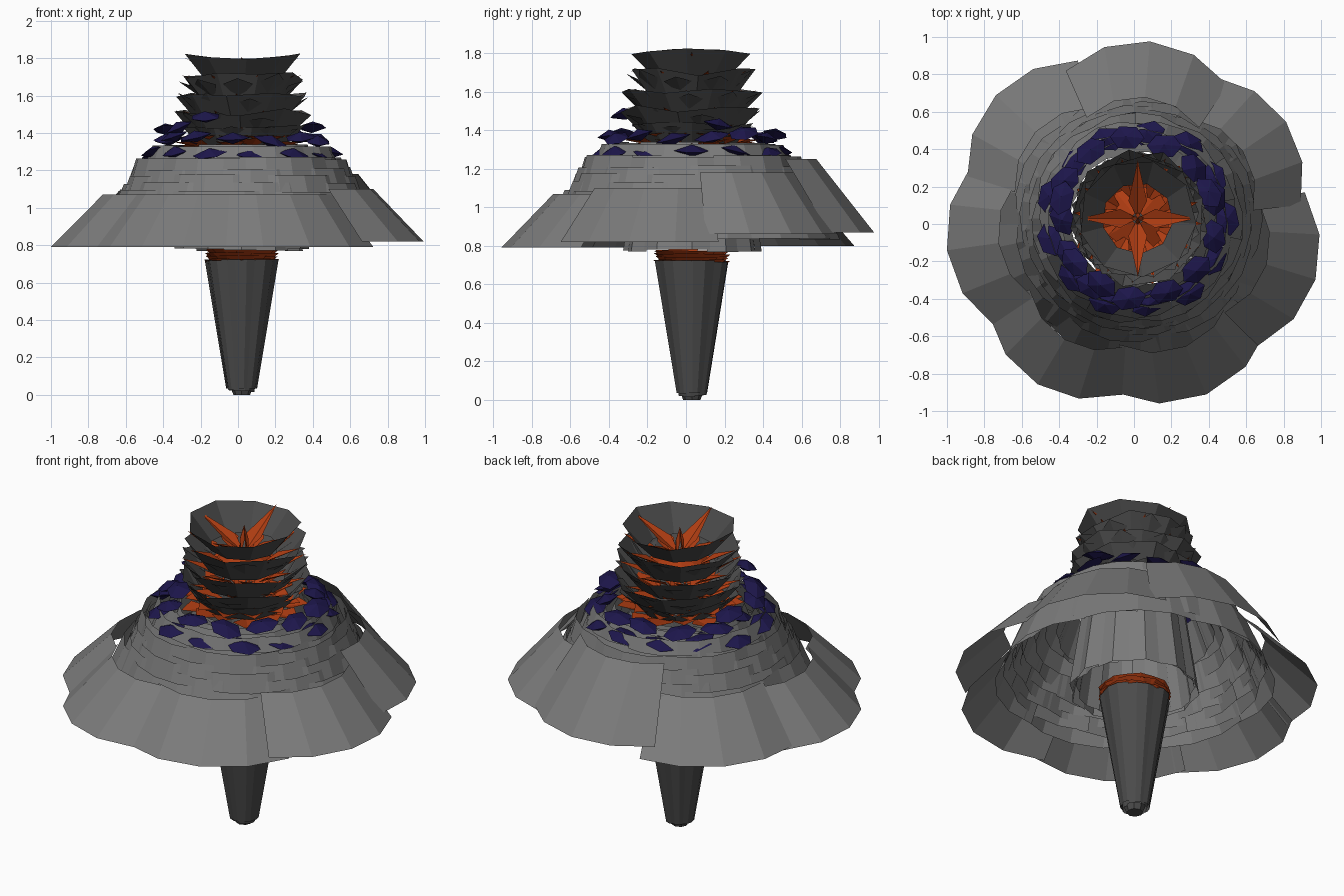
import bpy, bmesh, random
from math import sin, cos, pi, radians
from mathutils import Vector, Matrix

if "Cube" in bpy.data.objects:
    bpy.data.objects.remove(bpy.data.objects["Cube"])

random.seed(4)
CX, CY = 0.02, 0.03


def mat(name, col):
    m = bpy.data.materials.new(name)
    m.diffuse_color = (*col, 1)
    m.use_nodes = True
    m.node_tree.nodes["Principled BSDF"].inputs["Base Color"].default_value = m.diffuse_color
    return m


LIGHT = mat("light_grey", (0.2, 0.2, 0.2))
DARK = mat("dark_grey", (0.07, 0.07, 0.07))
ORANGE = mat("orange", (0.42, 0.045, 0.006))
BLUE = mat("blue", (0.012, 0.008, 0.07))


def finish(name, bm, m, centre=(CX, CY)):
    me = bpy.data.meshes.new(name)
    bm.to_mesh(me)
    bm.free()
    me.materials.append(m)
    ob = bpy.data.objects.new(name, me)
    ob.location = (*centre, 0)
    bpy.context.collection.objects.link(ob)
    return ob


def petal(bm, ang, span, r0, z0, r1, z1, segs=4, bulge=0.06):
    """Curved panel of a cone; the middle stands out further than the sides."""
    rows = []
    for i in range(segs + 1):
        t = 2 * i / segs - 1
        a = ang + t * span / 2
        k = 1 - bulge * t * t
        rows.append([bm.verts.new((r * k * cos(a), r * k * sin(a), z))
                     for r, z in ((r0, z0), (r1, z1))])
    for p, q in zip(rows, rows[1:]):
        bm.faces.new((p[0], q[0], q[1], p[1]))


def petal_ring(bm, n, r0, z0, r1, z1, turn=0, segs=4, bulge=0.05, jit=0.0, over=1.1):
    for i in range(n):
        dz = random.uniform(-jit, jit)
        dr = random.uniform(-jit, jit) * 0.5
        petal(bm, turn + 2 * pi * i / n, 2 * pi / n * over,
              r0 + dr, z0 + dz, r1 + dr, z1 + dz, segs, bulge)


def spike(bm, ang, r0, z0, r1, z1, w, mid=0.35):
    """Pointed leaf: folded diamond running from the axis side to a tip."""
    d, s = Vector((cos(ang), sin(ang), 0)), Vector((-sin(ang), cos(ang), 0))
    up = Vector((0, 0, 1))
    a, b = d * r0 + up * z0, d * r1 + up * z1
    c = a.lerp(b, mid)
    va, vb, vl, vr, vm = [bm.verts.new(v) for v in
                          (a, b, c + s * w + up * 0.02, c - s * w + up * 0.02, c)]
    for f in ((va, vl, vm), (vl, vb, vm), (vb, vr, vm), (vr, va, vm)):
        bm.faces.new(f)


# outer skirt: seven wide petals, the back ones riding higher
bm = bmesh.new()
for deg, span, z0, z1, r0, r1 in ((-17, 55, 0.82, 1.10, 1.015, 0.74), (-67, 60, 0.79, 1.07, 0.99, 0.71),
                                  (-121, 54, 0.79, 1.07, 1.0, 0.72), (-172, 56, 0.79, 1.07, 1.01, 0.73),
                                  (137, 56, 0.80, 1.09, 1.01, 0.72), (85, 58, 0.87, 1.25, 0.98, 0.68),
                                  (34, 55, 0.86, 1.18, 0.98, 0.70)):
    petal(bm, radians(deg), radians(span), r0, z0, r1, z1, bulge=0.085)
finish("skirt_petals", bm, LIGHT, (0, 0))

# nested shells inside the skirt, stepping up to the crown
bm = bmesh.new()
for i, (r0, z0, r1, z1) in enumerate(((0.78, 0.84, 0.67, 1.09), (0.73, 0.88, 0.63, 1.13),
                                      (0.70, 0.92, 0.61, 1.17), (0.68, 0.96, 0.59, 1.21),
                                      (0.65, 1.00, 0.57, 1.265), (0.62, 1.04, 0.53, 1.265),
                                      (0.57, 1.10, 0.48, 1.33), (0.50, 1.14, 0.42, 1.33),
                                      (0.44, 1.12, 0.36, 1.33))):
    petal_ring(bm, 7, r0, z0, r1, z1, i * 0.4, jit=0.008, bulge=0.05)
finish("dome_shells", bm, LIGHT)

# pleated inner sleeve around the top of the stem
bm = bmesh.new()
petal_ring(bm, 12, 0.36, 0.775, 0.28, 1.3, 0, 2, 0.06, 0.008)
petal_ring(bm, 9, 0.33, 0.785, 0.25, 1.3, 0.2, 3, 0.06, 0.008)
finish("inner_sleeve", bm, LIGHT)

# tapered stem of overlapping panels, with a small tip
bm = bmesh.new()
petal_ring(bm, 7, 0.082, 0.03, 0.198, 0.72, 0.2, 3, 0.06, 0.005)
petal_ring(bm, 7, 0.07, 0.02, 0.182, 0.72, 0.65, 3, 0.06, 0.005)
bmesh.ops.create_cone(bm, cap_ends=True, segments=8, radius1=0.045, radius2=0.06, depth=0.04,
                      matrix=Matrix.Translation((0, 0, 0.02)))
finish("stem", bm, DARK)

# orange collar between stem and sleeve
bm = bmesh.new()
for i in range(4):
    z = 0.705 + i * 0.017
    petal_ring(bm, 8, 0.175, z, 0.2, z + 0.02, i * 0.35, 2, 0.05, 0.006)
finish("stem_collar", bm, ORANGE)

# orange leaves lying in the open crown
bm = bmesh.new()
for i in range(14):
    spike(bm, 2 * pi * i / 14, 0.16, 1.31, 0.36, 1.33 + 0.02 * (i % 3), 0.08, 0.6)
for i in range(12):
    spike(bm, 2 * pi * (i + 0.5) / 12, 0.15, 1.35, 0.33, 1.38, 0.07, 0.6)
finish("crown_leaves", bm, ORANGE)

# blue faceted gems in rings around the crown
bm = bmesh.new()


def gem(ang, r, z):
    m = (Matrix.Rotation(ang, 4, 'Z') @ Matrix.Translation((r, 0, z)) @
         Matrix.Rotation(random.uniform(-0.3, 0.3), 4, 'X') @
         Matrix.Rotation(random.uniform(0.1, 0.4), 4, 'Y') @
         Matrix.Rotation(random.uniform(-0.4, 0.4), 4, 'Z') @
         Matrix.Diagonal((0.075, 0.095, 0.032, 1)))
    vs = [bm.verts.new(m @ Vector((cos(k * pi / 3 + pi / 6) * 0.9, sin(k * pi / 3 + pi / 6), 0)))
          for k in range(6)]
    tips = [bm.verts.new(m @ Vector((0, 0, s))) for s in (1, -1)]
    for k in range(6):
        for t in tips:
            bm.faces.new((vs[k], vs[(k + 1) % 6], t))


for n, r, z, turn in ((13, 0.465, 1.29, 0.0), (13, 0.42, 1.37, 0.25)):
    for i in range(n):
        gem(turn + 2 * pi * i / n, r + random.uniform(-0.02, 0.02), z + random.uniform(-0.015, 0.015))
for deg, r, z in ((20, 0.40, 1.43), (165, 0.42, 1.42), (241, 0.40, 1.485), (215, 0.41, 1.43)):
    gem(radians(deg), r, z)
bmesh.ops.recalc_face_normals(bm, faces=bm.faces)
finish("gems", bm, BLUE)

# stacked dark cups of the tower, each flaring upward with pointed corners
LEVELS = ((0.235, 1.33, 0.32, 1.42), (0.25, 1.38, 0.36, 1.51), (0.235, 1.46, 0.355, 1.60),
          (0.215, 1.56, 0.34, 1.70), (0.19, 1.67, 0.315, 1.81))
bm = bmesh.new()
for j, (r0, z0, r1, z1) in enumerate(LEVELS):
    n, top = 9, j == len(LEVELS) - 1
    lo, hi = [], []
    for i in range(n):
        a = 2 * pi * i / n + j * 0.5
        d = 0.015 * cos(2 * a) if top else random.uniform(-0.02, 0.025)
        e = 0 if top else random.uniform(-0.02, 0.02)
        lo.append(bm.verts.new((r0 * cos(a), r0 * sin(a), z0)))
        hi.append(bm.verts.new(((r1 + e) * cos(a), (r1 + e) * sin(a), z1 + d)))
    for i in range(n):
        k = (i + 1) % n
        bm.faces.new((lo[i], lo[k], hi[k], hi[i]))
    if not top:
        for i in range(n):  # loose pointed scales between the corners
            a = 2 * pi * (i + 0.5) / n + j * 0.5
            spike(bm, a, r0 * 0.95, z0 + 0.02, r1, z1 + random.uniform(-0.03, 0.02), 0.08, 0.55)
finish("tower_cups", bm, DARK)

# orange spikes lining each cup
bm = bmesh.new()
for j, (r0, z0, r1, z1) in enumerate(LEVELS[:-1]):
    for i in range(8):
        spike(bm, 2 * pi * i / 8 + j * 0.35, 0.10, z0 + 0.02, r1 - 0.01, z1 + 0.01, 0.05)
finish("cup_spikes", bm, ORANGE)

# orange heart with a four-pointed star rising out of the top cup
bm = bmesh.new()
bmesh.ops.create_cone(bm, cap_ends=False, segments=9, radius1=0.18, radius2=0.03, depth=0.08,
                      matrix=Matrix.Translation((0, 0, 1.61)))
for i in range(4):
    spike(bm, i * pi / 2, 0.0, 1.63, 0.31, 1.805, 0.05, 0.3)
    spike(bm, i * pi / 2, 0.03, 1.63, 0.0, 1.80, 0.015, 0.4)
finish("star_heart", bm, ORANGE)
